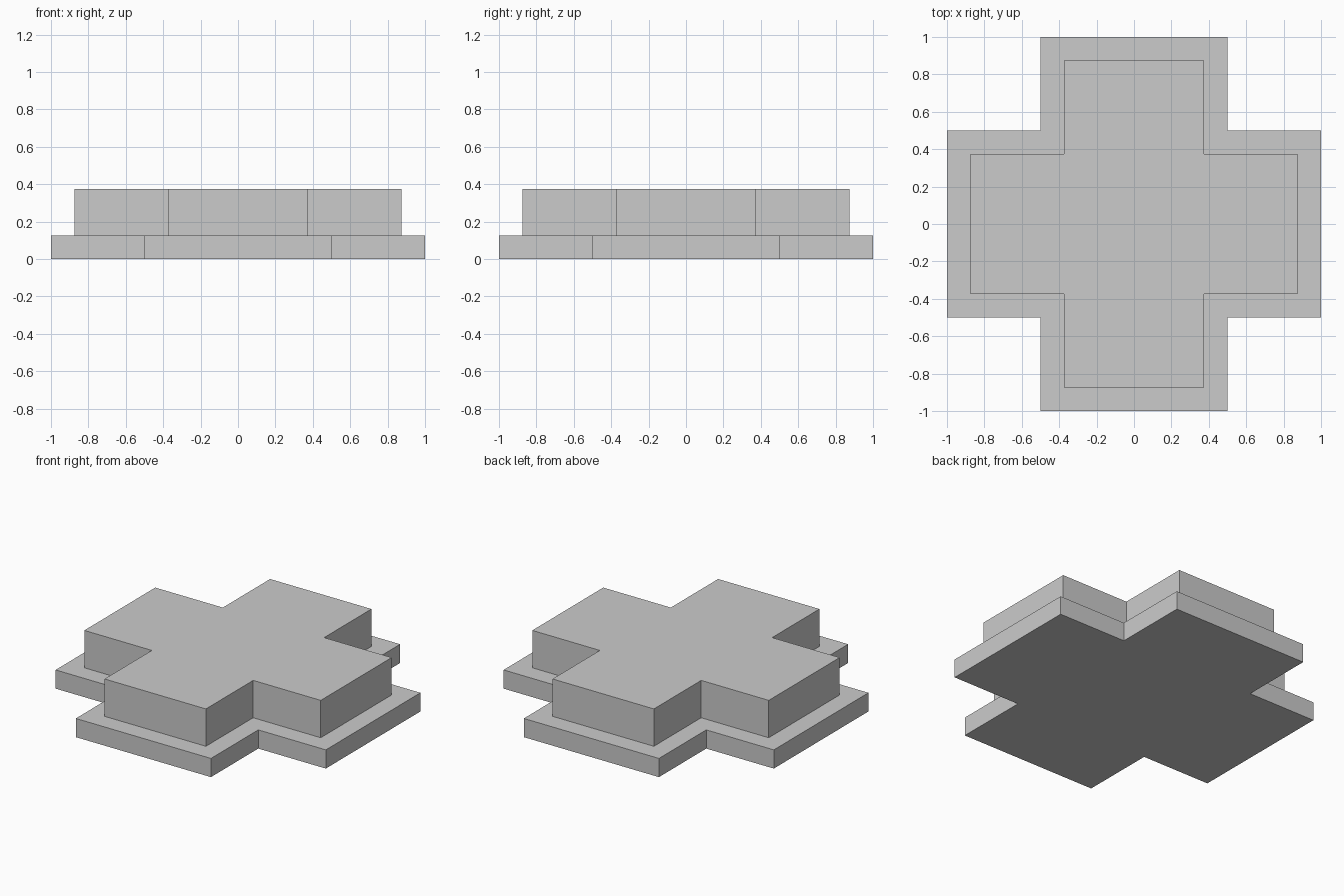
import bpy
import bmesh

cube = bpy.data.objects.get("Cube")
if cube:
    bpy.data.objects.remove(cube, do_unlink=True)

grey = bpy.data.materials.new("plain grey")
grey.use_nodes = True
colour = (0.6, 0.6, 0.6, 1)
grey.diffuse_color = colour
grey.node_tree.nodes["Principled BSDF"].inputs["Base Color"].default_value = colour


def cross_slab(name, reach, half_width, bottom, top):
    """Plus-shaped slab: one arm outline turned four times, then extruded up."""
    bm = bmesh.new()
    verts = []
    x, y = reach, half_width
    for _ in range(4):
        for px, py in ((x, -y), (x, y), (y, y)):
            # quarter turns applied to the arm corners
            for _turn in range(len(verts) // 3):
                px, py = -py, px
            verts.append(bm.verts.new((px, py, bottom)))
    face = bm.faces.new(verts)
    extruded = bmesh.ops.extrude_face_region(bm, geom=[face], use_keep_orig=True)
    raised = [g for g in extruded["geom"] if isinstance(g, bmesh.types.BMVert)]
    bmesh.ops.translate(bm, verts=raised, vec=(0, 0, top - bottom))
    bmesh.ops.recalc_face_normals(bm, faces=bm.faces)
    mesh = bpy.data.meshes.new(name)
    bm.to_mesh(mesh)
    bm.free()
    mesh.materials.append(grey)
    obj = bpy.data.objects.new(name, mesh)
    bpy.context.collection.objects.link(obj)
    return obj


# Wide thin base and the thicker, inset block on it
cross_slab("base_slab", 1.0, 0.5, 0.0, 0.125)
cross_slab("upper_block", 0.875, 0.375, 0.125, 0.375)
